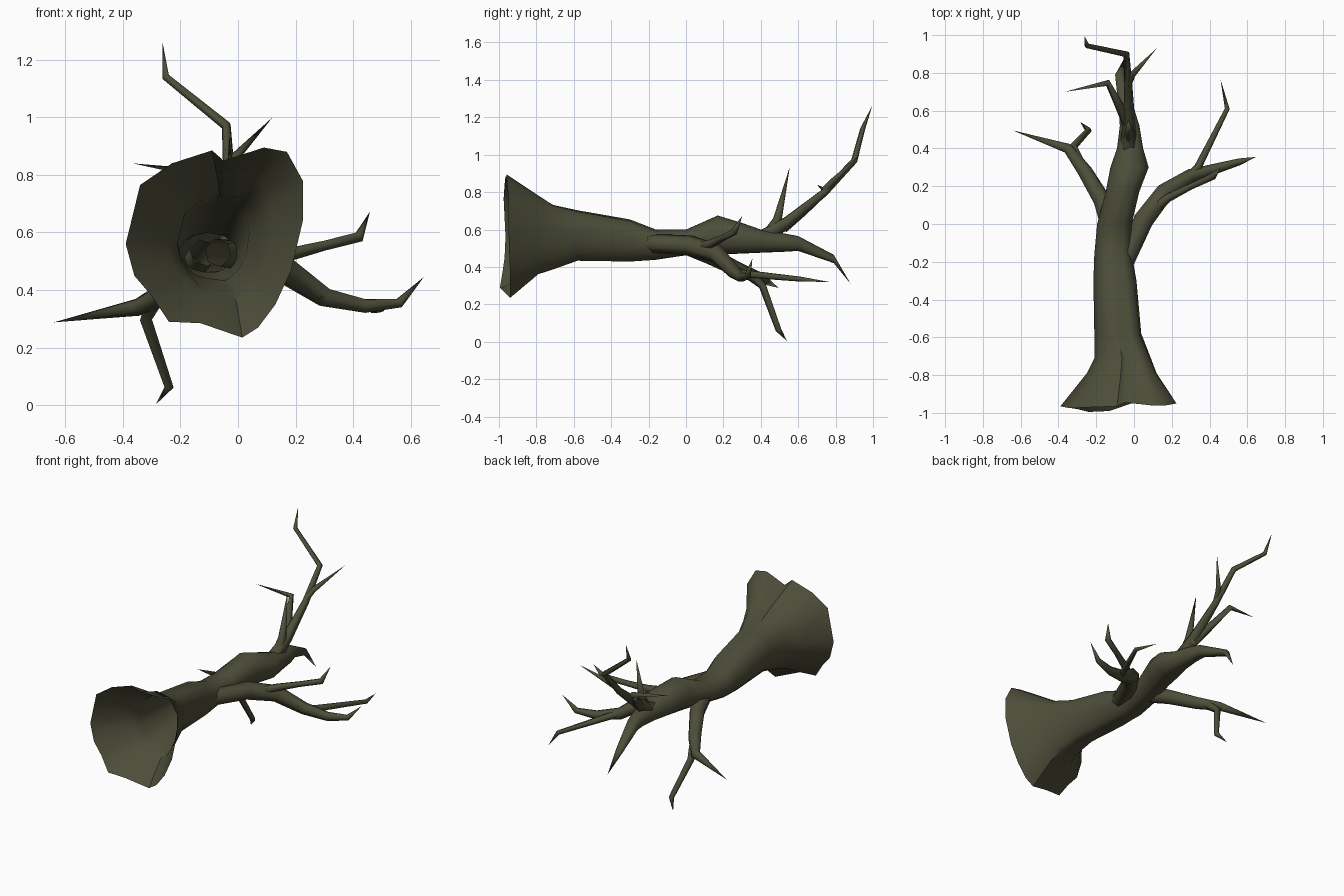
import bpy, bmesh, math
from mathutils import Vector

bark = bpy.data.materials.new("dark_olive_bark")
bark.diffuse_color = (0.075, 0.075, 0.042, 1)


def finish(name, bm, angle):
    bmesh.ops.recalc_face_normals(bm, faces=bm.faces)
    me = bpy.data.meshes.new(name)
    bm.to_mesh(me)
    bm.free()
    me.materials.append(bark)
    ob = bpy.data.objects.new(name, me)
    bpy.context.collection.objects.link(ob)
    bpy.ops.object.select_all(action='DESELECT')
    ob.select_set(True)
    bpy.context.view_layer.objects.active = ob
    bpy.ops.object.shade_smooth_by_angle(angle=math.radians(angle))


def bridge(bm, a, b):
    n = len(a)
    for i in range(n):
        bm.faces.new((a[i], a[(i + 1) % n], b[(i + 1) % n], b[i]))


def fan(bm, ring, tip):
    v = bm.verts.new(tip)
    for i in range(len(ring)):
        bm.faces.new((ring[i], ring[(i + 1) % len(ring)], v))


def branch(name, pts, sides=5):
    """Tapered tube through (x, y, z, radius); the last point is a sharp tip."""
    bm = bmesh.new()
    P = [Vector(p[:3]) for p in pts]
    prev, t0, n = None, None, None
    for i in range(len(P) - 1):
        t = (P[i + 1] - P[i]).normalized()
        if i:
            t = (t + (P[i] - P[i - 1]).normalized()).normalized()
            n = t0.rotation_difference(t) @ n
        else:
            n = t.orthogonal().normalized()
        t0, b = t, t.cross(n)
        ring = []
        for k in range(sides):
            a = 2 * math.pi * k / sides
            ring.append(bm.verts.new(P[i] + pts[i][3] * (n * math.cos(a) + b * math.sin(a))))
        if prev:
            bridge(bm, prev, ring)
        prev = ring
    fan(bm, prev, P[-1])
    finish(name, bm, 75)


# Trunk: open flared root end, lofted from an irregular rim to narrow ellipses
rim = [(0.225, 0.64, -.95), (0.225, 0.78, -.95), (0.17, 0.88, -.96), (0.09, 0.895, -.96),
       (-0.05, 0.85, -.945), (-0.09, 0.885, -.965), (-0.23, 0.84, -.97), (-0.34, 0.765, -.975),
       (-0.39, 0.56, -.965), (-0.36, 0.45, -.97), (-0.30, 0.38, -.98), (-0.24, 0.29, -.995),
       (-0.13, 0.285, -.99), (0.015, 0.235, -.94), (0.07, 0.27, -.94), (0.13, 0.35, -.94),
       (0.185, 0.47, -.945)]
# y, x min, x max, z min, z max, share of rim shape
rings = [(-0.79, -.25, .12, .36, .785, .9), (-0.71, -.21, .09, .385, .735, .75),
         (-0.58, -.21, .04, .43, .705, .5), (-0.30, -.215, .015, .425, .655, .3),
         (-0.16, -.21, -.01, .435, .60, .2), (0.0, -.195, -.01, .46, .60, .1),
         (0.17, -.15, .03, .465, .675, 0), (0.30, -.125, .08, .47, .635, 0),
         (0.40, -.09, .05, .475, .60, 0), (0.52, -.075, .03, .48, .58, 0),
         (0.60, -.08, .005, .485, .565, 0), (0.79, -.10, -.05, .42, .465, 0)]
bm = bmesh.new()
prev = [bm.verts.new((x, y, z)) for x, z, y in rim]
for y, x0, x1, z0, z1, w in rings:
    cx, cz, rx, rz = (x0 + x1) / 2, (z0 + z1) / 2, (x1 - x0) / 2, (z1 - z0) / 2
    ring = []
    for px, pz, _ in rim:
        u, v = (px + .0825) / .3075, (pz - .565) / .33
        r = math.hypot(u, v)
        s = w + (1 - w) / r
        ring.append(bm.verts.new((cx + rx * u * s, y, cz + rz * v * s)))
    bridge(bm, prev, ring)
    prev = ring
fan(bm, prev, (-0.05, 0.88, 0.31))
finish("trunk", bm, 45)

# Upper limb and its twigs
branch("upper_limb", [(-.03, .38, .54, .05), (-.025, .54, .64, .033), (-.03, .74, .80, .022),
                      (-.04, .90, .97, .018), (-.25, .945, 1.14, .014), (-.262, .995, 1.26, 0)])
branch("upper_right_twig", [(-.03, .74, .81, .018), (-.01, .79, .86, .018), (.12, .93, 1.0, 0)])
branch("upper_left_twig", [(-.03, .52, .61, .03), (-.08, .63, .70, .024),
                           (-.14, .748, .805, .018), (-.365, .70, .84, 0)])
branch("upper_spike", [(-.03, .44, .57, .035), (-.025, .49, .65, .026), (-.03, .555, .935, 0)])

# Right limb and its twigs
branch("right_limb", [(-.07, -.25, .53, .05), (.05, .02, .515, .055), (.16, .165, .47, .05),
                      (.30, .255, .375, .037), (.44, .295, .345, .027),
                      (.56, .33, .355, .018), (.645, .355, .445, 0)], 6)
branch("right_upper_twig", [(.06, .04, .49, .035), (.18, .14, .525, .024), (.30, .20, .555, .018),
                            (.42, .255, .585, .02), (.458, .30, .672, 0)])
branch("right_long_twig", [(.27, .22, .39, .03), (.34, .30, .365, .022),
                           (.495, .61, .335, .014), (.458, .765, .32, 0)])

# Left limb and its twigs
branch("left_limb", [(-.12, -.04, .53, .05), (-.165, .12, .465, .05), (-.26, .28, .385, .042),
                     (-.35, .40, .34, .03), (-.64, .495, .288, 0)], 6)
branch("left_down_twig", [(-.29, .33, .37, .032), (-.32, .41, .30, .022),
                          (-.24, .495, .065, .017), (-.285, .54, .003, 0)])
